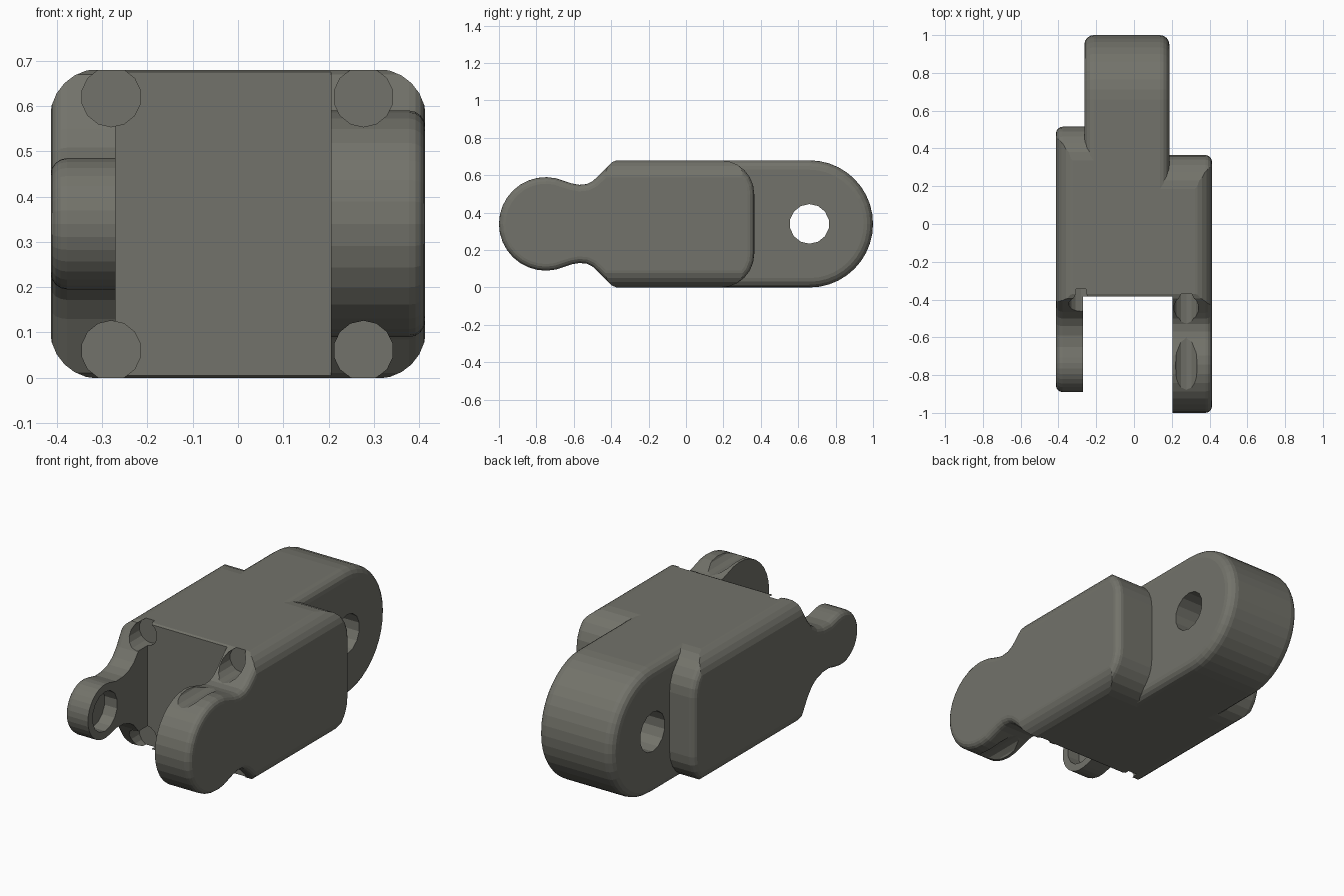
import bpy, bmesh
from math import sin, cos, pi, radians

if "Cube" in bpy.data.objects:
    bpy.data.objects.remove(bpy.data.objects["Cube"])

ZC = 0.34  # height of the pivot axis


def arc(cy, cz, r, a0, a1, n):
    return [(cy + r * cos(radians(a0 + (a1 - a0) * i / n)),
             cz + r * sin(radians(a0 + (a1 - a0) * i / n))) for i in range(n + 1)]


def mirrored(upper):
    """Close an upper half outline by mirroring it about the pivot height."""
    return upper + [(y, 2 * ZC - z) for y, z in reversed(upper) if abs(z - ZC) > 1e-4]


def prism(name, outline, lo, hi, bevel_at=(), bevel=0.0, axis='X'):
    """Extrude an outline along x (y,z points) or y (x,z points), rounding chosen ends."""
    bm = bmesh.new()
    rings = []
    for t in (lo, hi):
        rings.append([bm.verts.new((t, a, b) if axis == 'X' else (a, t, b)) for a, b in outline])
    caps = [bm.faces.new(r) for r in rings]
    n = len(outline)
    for i in range(n):
        j = (i + 1) % n
        bm.faces.new((rings[0][i], rings[0][j], rings[1][j], rings[1][i]))
    edges = [e for k in bevel_at for e in caps[k].edges]
    bmesh.ops.recalc_face_normals(bm, faces=bm.faces)
    if edges:
        bmesh.ops.bevel(bm, geom=edges, offset=bevel, segments=4, profile=0.5, affect='EDGES')
    bmesh.ops.recalc_face_normals(bm, faces=bm.faces)
    mesh = bpy.data.meshes.new(name)
    bm.to_mesh(mesh)
    bm.free()
    ob = bpy.data.objects.new(name, mesh)
    bpy.context.collection.objects.link(ob)
    return ob


def circle(a, b, r, n=14):
    return [(a + r * cos(2 * pi * i / n + pi / n), b + r * sin(2 * pi * i / n + pi / n)) for i in range(n)]


def box(a0, a1, b0, b1):
    return [(a0, b0), (a1, b0), (a1, b1), (a0, b1)]


def boolean(target, other, op):
    mod = target.modifiers.new(op, 'BOOLEAN')
    mod.object, mod.operation, mod.solver = other, op, 'EXACT'
    bpy.context.view_layer.objects.active = target
    bpy.ops.object.modifier_apply(modifier=mod.name)
    bpy.data.objects.remove(other)


def rounded_sleeve():
    """Long rounded bar that trims the cheeks' lengthwise corners."""
    x, z0, z1, r = 0.415, -0.002, 0.682, 0.108
    pts = (arc(x - r, z1 - r, r, 0, 90, 6) + arc(-x + r, z1 - r, r, 90, 180, 6)
           + arc(-x + r, z0 + r, r, 180, 270, 6) + arc(x - r, z0 + r, r, 270, 360, 6))
    return prism("sleeve", pts, -1.2, 1.2, axis='Y')


# Side cheeks: arm with round knuckle, flare, body, rounded rear shoulder
right_outline = mirrored(
    arc(-0.75, ZC, 0.25, 180, 66, 10)
    + [(-0.61, 0.556), (-0.57, 0.549), (-0.53, 0.553), (-0.50, 0.568), (-0.47, 0.595),
       (-0.41, 0.655), (-0.395, 0.670), (-0.37, 0.68)]
    + arc(0.185, 0.50, 0.18, 90, 0, 6))
left_outline = mirrored(
    arc(-0.745, ZC, 0.145, 180, 75, 9)
    + [(-0.65, 0.466), (-0.59, 0.468), (-0.54, 0.482), (-0.50, 0.508), (-0.465, 0.55),
       (-0.43, 0.61), (-0.395, 0.670), (-0.37, 0.68)]
    + arc(0.335, 0.50, 0.18, 90, 0, 6))

link = prism("finger_link", right_outline, 0.0, 0.413, (1,), 0.035)
boolean(link, rounded_sleeve(), 'INTERSECT')
left_cheek = prism("left_cheek", left_outline, -0.413, 0.1, (0,), 0.035)
boolean(left_cheek, rounded_sleeve(), 'INTERSECT')
boolean(link, left_cheek, 'UNION')

# Fork gap between the two arms
boolean(link, prism("fork_gap", box(-1.2, -0.383, -0.2, 0.9), -0.27, 0.205), 'DIFFERENCE')

# Rear tongue with rounded end
tongue_outline = mirrored([(-0.2, 0.68)] + arc(0.66, ZC, 0.34, 90, 0, 10))
boolean(link, prism("tongue", tongue_outline, -0.263, 0.187, (0, 1), 0.05), 'UNION')

# Pivot hole through the tongue, blind pin pockets inside the arms
boolean(link, prism("pivot_hole", circle(0.66, ZC, 0.106), -0.6, 0.6), 'DIFFERENCE')
boolean(link, prism("pin_pockets", circle(-0.745, ZC, 0.106), -0.345, 0.29), 'DIFFERENCE')

# Four cord channels running in from the front
for x, end in ((-0.28, -0.345), (0.277, -0.37)):
    for z in (0.06, 0.62):
        boolean(link, prism("cord_channel", circle(x, z, 0.066), -1.2, end, axis='Y'), 'DIFFERENCE')

# Dark warm grey, flat facets
paint = bpy.data.materials.new("dark_grey")
paint.diffuse_color = (0.17, 0.17, 0.145, 1)
paint.use_nodes = True
paint.node_tree.nodes["Principled BSDF"].inputs["Base Color"].default_value = paint.diffuse_color
link.data.materials.clear()
link.data.materials.append(paint)
for face in link.data.polygons:
    face.material_index = 0
    face.use_smooth = False
